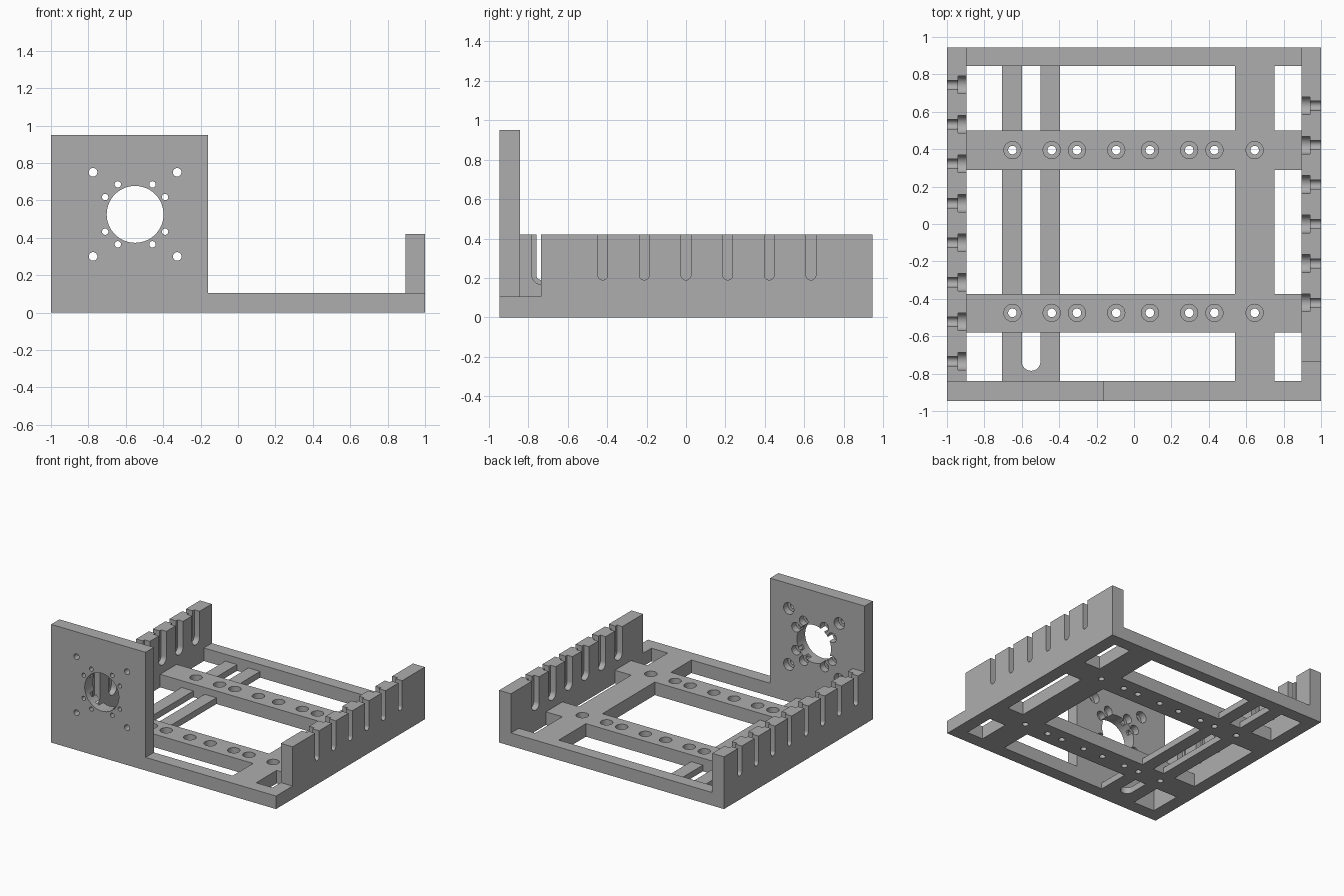
import bpy
import bmesh
from math import cos, sin, pi, radians

cube = bpy.data.objects.get("Cube")
if cube:
    bpy.data.objects.remove(cube, do_unlink=True)

grey = bpy.data.materials.new("plain grey")
grey.use_nodes = True
grey.diffuse_color = (0.42, 0.42, 0.42, 1)
grey.node_tree.nodes["Principled BSDF"].inputs["Base Color"].default_value = (0.42, 0.42, 0.42, 1)


# Outlines in two dimensions
def rect(u0, u1, v0, v1):
    return [(u0, v0), (u1, v0), (u1, v1), (u0, v1)]


def circle(u, v, r, n=32):
    return [(u + r * cos(2 * pi * i / n), v + r * sin(2 * pi * i / n)) for i in range(n)]


def u_slot(u, v, r, top, n=16):
    arc = [(u + r * cos(pi + pi * i / n), v + r * sin(pi + pi * i / n)) for i in range(n + 1)]
    return arc + [(u + r, top), (u - r, top)]


# One object made of outlines extruded from lo to hi along an axis
def prisms(name, outlines, axis, lo, hi):
    place = {"x": lambda u, v, w: (w, u, v),
             "y": lambda u, v, w: (u, w, v),
             "z": lambda u, v, w: (u, v, w)}[axis]
    bm = bmesh.new()
    for outline in outlines:
        a = [bm.verts.new(place(u, v, lo)) for u, v in outline]
        b = [bm.verts.new(place(u, v, hi)) for u, v in outline]
        bm.faces.new(a)
        bm.faces.new(b)
        for i in range(len(a)):
            j = (i + 1) % len(a)
            bm.faces.new((a[i], a[j], b[j], b[i]))
    bmesh.ops.recalc_face_normals(bm, faces=bm.faces)
    mesh = bpy.data.meshes.new(name)
    bm.to_mesh(mesh)
    bm.free()
    mesh.materials.append(grey)
    obj = bpy.data.objects.new(name, mesh)
    bpy.context.collection.objects.link(obj)
    return obj


def cut(obj, outlines, axis, lo, hi):
    cutter = prisms("cutter", outlines, axis, lo, hi)
    cutter.hide_render = True
    mod = obj.modifiers.new("cut", "BOOLEAN")
    mod.operation = "DIFFERENCE"
    mod.solver = "EXACT"
    mod.object = cutter
    bpy.context.view_layer.objects.active = obj
    bpy.ops.object.modifier_apply(modifier=mod.name)
    bpy.data.objects.remove(cutter, do_unlink=True)


def finish(obj):
    bpy.ops.object.select_all(action="DESELECT")
    obj.select_set(True)
    bpy.context.view_layer.objects.active = obj
    bpy.ops.object.shade_smooth_by_angle(angle=radians(30))


BASE, WALL, TALL = 0.105, 0.42, 0.95
FRONT, BACK, INNER = -0.945, 0.945, 0.895
bays = [(-0.84, -0.58), (-0.375, 0.29), (0.50, 0.845)]

# Base frame with six windows and two rows of counterbored holes
base = prisms("base_frame", [rect(-1, 1, FRONT, BACK)], "z", 0, BASE)
cut(base, [rect(x0, x1, y0, y1) for x0, x1 in ((-INNER, 0.54), (0.75, INNER))
           for y0, y1 in bays], "z", -0.1, 0.2)
holes = [(x, y) for y in (0.395, -0.475)
         for x in (-0.65, -0.44, -0.305, -0.095, 0.085, 0.295, 0.43, 0.645)]
cut(base, [circle(x, y, 0.023) for x, y in holes], "z", -0.1, 0.2)
cut(base, [circle(x, y, 0.046) for x, y in holes], "z", 0.05, 0.2)
finish(base)

# Thin slotted rail, split by the cross bars
for name, (y0, y1) in zip(("front", "middle", "back"), bays):
    rail = prisms(name + "_slotted_rail", [rect(-0.705, -0.395, y0, y1)], "z", 0, 0.05)
    cut(rail, [u_slot(-0.55, -0.735, 0.05, 1)], "z", -0.1, 0.2)
    finish(rail)

# Side walls with stepped slots, wider on the inner face
for name, side, start, slots in (
        ("left_slotted_wall", 1, -0.735, [0.211 * i for i in range(-2, 4)]),
        ("right_slotted_wall", -1, -0.84, [0.005 + 0.211 * (i - 3.5) for i in range(8)])):
    x0, x1 = sorted((side * INNER, side))
    wall = prisms(name, [rect(start, BACK, BASE, WALL)], "x", x0, x1)
    cut(wall, [u_slot(y, 0.215, 0.025, 0.6) for y in slots], "x", x0 - 0.1, x1 + 0.1)
    w0, w1 = sorted((side * 0.8, side * 0.942))
    cut(wall, [u_slot(y, 0.215, 0.047, 0.6) for y in slots], "x", w0, w1)
    finish(wall)

# Tall mounting plate with a central opening, hole ring and corner holes
cx, cz = -0.55, 0.525
plate = prisms("mounting_plate", [rect(-1, -0.16, BASE, TALL)], "y", FRONT, -0.84)
ring = [(cx + 0.185 * cos(radians(a + b)), cz + 0.185 * sin(radians(a + b)))
        for a in range(0, 360, 90) for b in (30, 60)]
corners = [(cx + sx * 0.225, cz + sz * 0.225) for sx in (-1, 1) for sz in (-1, 1)]
cut(plate, [circle(cx, cz, 0.152, 64)] + [circle(x, z, 0.017) for x, z in ring]
    + [circle(x, z, 0.023) for x, z in corners], "y", -1.1, -0.7)
cut(plate, [circle(x, z, 0.038) for x, z in ring]
    + [circle(x, z, 0.046) for x, z in corners], "y", -0.895, -0.7)
finish(plate)
